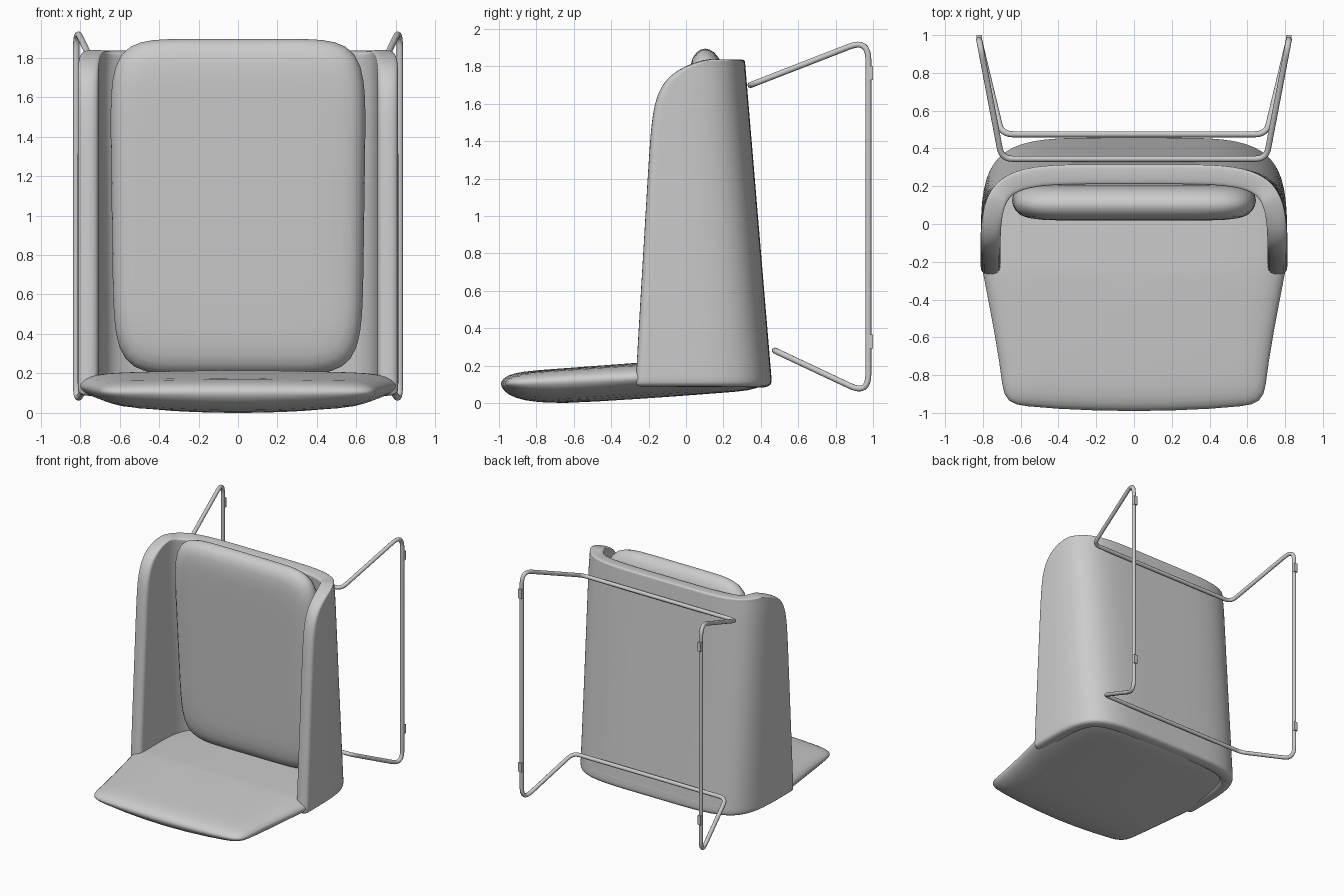
import bpy, math
from mathutils import Vector

if "Cube" in bpy.data.objects:
    bpy.data.objects.remove(bpy.data.objects["Cube"])


def make(name, verts, faces):
    me = bpy.data.meshes.new(name)
    me.from_pydata(verts, [], faces)
    me.update()
    ob = bpy.data.objects.new(name, me)
    bpy.context.collection.objects.link(ob)
    bpy.ops.object.select_all(action='DESELECT')
    ob.select_set(True)
    bpy.context.view_layer.objects.active = ob
    bpy.ops.object.mode_set(mode='EDIT')
    bpy.ops.mesh.select_all(action='SELECT')
    bpy.ops.mesh.normals_make_consistent(inside=False)
    bpy.ops.object.mode_set(mode='OBJECT')
    me.polygons.foreach_set("use_smooth", [True] * len(me.polygons))
    return ob


def half_u(z, yf, count):
    """Outer plan of the wrap, from the front edge to the back centre, evenly spaced."""
    yc, a, n = -0.28, 0.812, 5
    b = 0.46 - 0.145 * (z - 0.1) / 1.73 - yc
    t0 = math.asin(max(0, (yf - yc) / b) ** (n / 2))
    pts = []
    for i in range(801):
        t = t0 + (math.pi / 2 - t0) * i / 800
        pts.append(Vector((a * max(0, math.cos(t)) ** (2 / n), yc + b * math.sin(t) ** (2 / n), z)))
    pts[-1].x = 0
    dist = [0]
    for p, q in zip(pts, pts[1:]):
        dist.append(dist[-1] + (q - p).length)
    out, j = [], 0
    for k in range(count + 1):
        d = dist[-1] * k / count
        while j < 799 and dist[j + 1] < d:
            j += 1
        f = (d - dist[j]) / max(1e-9, dist[j + 1] - dist[j])
        out.append(pts[j].lerp(pts[j + 1], min(1, f)))
    return out


def pillow(name, outline, centre, place):
    """Closed soft pad: rings shrink to the centre on both sides of a seam."""
    rings = [(0.03, 1), (0.3, 1), (0.55, 1), (0.72, 1), (0.82, 0.97), (0.89, 0.88),
             (0.94, 0.74), (0.975, 0.5), (0.993, 0.25), (1, 0)]
    rows = [(r, -w) for r, w in rings] + [(r, w) for r, w in rings[-2::-1]]
    n, verts, faces = len(outline), [], []
    for r, w in rows:
        for a, b in outline:
            verts.append(place(centre[0] + (a - centre[0]) * r, centre[1] + (b - centre[1]) * r, w))
    for i in range(len(rows) - 1):
        for j in range(n):
            k = (j + 1) % n
            faces.append((i * n + j, i * n + k, (i + 1) * n + k, (i + 1) * n + j))
    faces += [tuple(range(n)), tuple(range((len(rows) - 1) * n, len(rows) * n))]
    return make(name, verts, faces)


# wrap-around shell
ROWS = [(0.085, -0.275), (0.13, -0.27), (0.35, -0.258), (0.7, -0.237), (1.1, -0.213), (1.4, -0.195),
        (1.55, -0.18), (1.65, -0.155), (1.73, -0.11), (1.79, -0.03), (1.825, 0.07), (1.84, 0.15)]
verts, faces = [], []
for z, yf in ROWS:
    half = half_u(z, yf, 24)
    verts += half + [Vector((-p.x, p.y, p.z)) for p in half[-2::-1]]
W = 49
for i in range(len(ROWS) - 1):
    for j in range(W - 1):
        faces.append((i * W + j, i * W + j + 1, (i + 1) * W + j + 1, (i + 1) * W + j))
shell = make("wrap_shell", verts, faces)
# face normals outwards so the thickness grows inwards
mid = min(shell.data.polygons, key=lambda p: (p.center - Vector((0, 0.4, 0.9))).length)
if mid.normal.y < 0:
    shell.data.flip_normals()
m = shell.modifiers.new("thickness", 'SOLIDIFY')
m.thickness, m.offset = 0.105, -1
m = shell.modifiers.new("soft", 'SUBSURF')
m.levels = m.render_levels = 2

# lower pad with crowned underside
half = [(0, -0.99), (0.2, -0.987), (0.4, -0.978), (0.56, -0.965), (0.62, -0.955), (0.66, -0.935),
        (0.685, -0.9), (0.697, -0.85), (0.715, -0.72), (0.74, -0.57), (0.77, -0.41), (0.795, -0.28)]
half += [(p.x * 0.995, p.y * 0.995) for p in half_u(0.12, -0.22, 24)]
outline = half + [(-x, y) for x, y in half[-2:0:-1]]


def place_pad(x, y, w):
    seam = 0.105 + 0.03 * (y + 0.97) / 0.7
    if y > -0.65:
        low = 0.075 * ((y + 0.65) / 1.1) ** 1.2
    else:
        low = 0.03 * ((-0.65 - y) / 0.34) ** 2
    low += 0.055 * (x / 0.78) ** 2
    top = 0.165 + 0.05 * min(1, (y + 0.93) / 0.67) - 0.015 * (x / 0.7) ** 2
    return (x, y, seam + w * (top - seam) if w > 0 else seam + w * (seam - low))


pillow("lower_pad", outline, (0, -0.25), place_pad)

# large upright cushion
outline = []
for i in range(96):
    t = 2 * math.pi * i / 96
    c, s = math.cos(t), math.sin(t)
    k = (abs(c) ** 7 + abs(s) ** 7) ** (-1 / 7)
    z = 1.045 + 0.85 * s * k
    outline.append(((0.64 + 0.012 * s * k) * c * k, z))


def place_cushion(x, z, w):
    return (x, 0.105 + 0.09 * (1.85 - z) / 1.65 + 0.095 * w, z)


pillow("upright_cushion", outline, (0, 1.045), place_cushion)

# bent tube frame: one closed loop with rounded corners
right = [Vector(p) for p in ((0.7, 0.345, 1.7), (0.82, 0.975, 1.945), (0.82, 0.975, 0.045), (0.7, 0.475, 0.28))]
radii = [0.06, 0.11, 0.11, 0.06]
corners = right + [Vector((-p.x, p.y, p.z)) for p in reversed(right)]
radii += radii[::-1]
path = []
for i, p in enumerate(corners):
    a = p + (corners[i - 1] - p).normalized() * radii[i]
    b = p + (corners[(i + 1) % 8] - p).normalized() * radii[i]
    for k in range(9):
        t = k / 8
        path.append(a * (1 - t) ** 2 + p * 2 * t * (1 - t) + b * t * t)
cu = bpy.data.curves.new("tube_frame", 'CURVE')
cu.dimensions = '3D'
cu.bevel_depth, cu.bevel_resolution = 0.016, 4
sp = cu.splines.new('POLY')
sp.points.add(len(path) - 1)
for pt, p in zip(sp.points, path):
    pt.co = (*p, 1)
sp.use_cyclic_u = True
bpy.context.collection.objects.link(bpy.data.objects.new("tube_frame", cu))

# glide pads on the tube runners
for side in (-1, 1):
    for z in (0.33, 1.765):
        bpy.ops.mesh.primitive_cube_add(size=1, location=(side * 0.82, 0.985, z))
        ob = bpy.context.object
        ob.name = "glide_pad"
        ob.scale = (0.03, 0.03, 0.075)
        m = ob.modifiers.new("edge", 'BEVEL')
        m.width, m.segments = 0.004, 2
